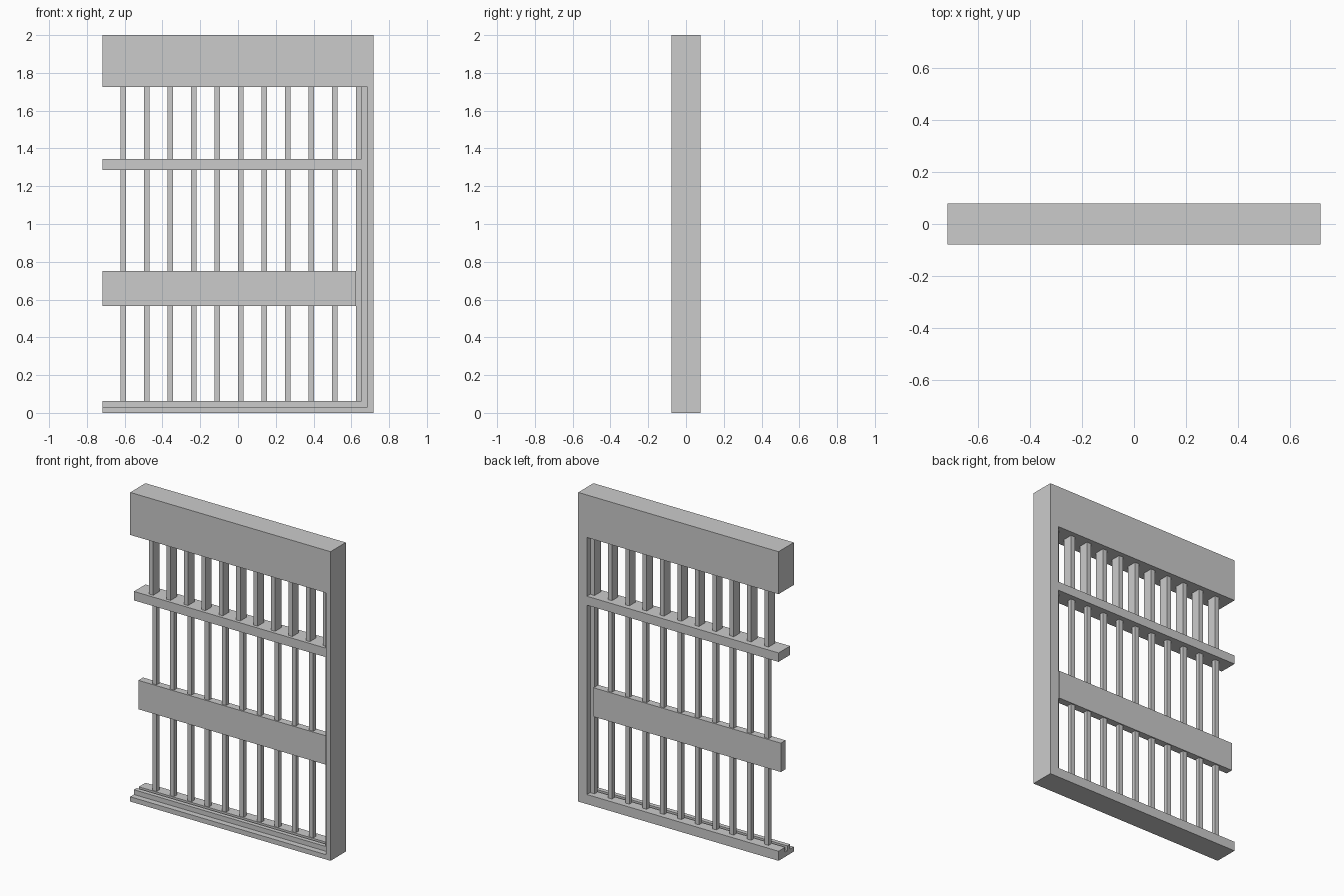
import bpy, bmesh

if "Cube" in bpy.data.objects:
    bpy.data.objects.remove(bpy.data.objects["Cube"])

HALF_W, HALF_D = 0.717, 0.078
LIP, INNER = 0.031, 0.062      # thickness of the outer frame and its raised step


def box(name, x, y, z):
    """Axis-aligned box from (min, max) ranges."""
    bm = bmesh.new()
    bmesh.ops.create_cube(bm, size=1)
    for v in bm.verts:
        for i, (lo, hi) in enumerate((x, y, z)):
            v.co[i] = lo if v.co[i] < 0 else hi
    me = bpy.data.meshes.new(name)
    bm.to_mesh(me)
    bm.free()
    ob = bpy.data.objects.new(name, me)
    bpy.context.collection.objects.link(ob)
    return ob


def l_frame(name, profile):
    """Sweep a (depth, thickness) profile along the sill and mitre it up the post."""
    bm = bmesh.new()
    stations = (
        lambda y, t: (-HALF_W, y, t),
        lambda y, t: (HALF_W - t, y, t),
        lambda y, t: (HALF_W - t, y, 1.725),
    )
    rings = [[bm.verts.new(f(y, t)) for y, t in profile] for f in stations]
    n = len(profile)
    for a, b in zip(rings, rings[1:]):
        for i in range(n):
            j = (i + 1) % n
            bm.faces.new((a[i], a[j], b[j], b[i]))
    bm.faces.new(rings[0])
    bm.faces.new(rings[-1])
    bmesh.ops.recalc_face_normals(bm, faces=bm.faces)
    me = bpy.data.meshes.new(name)
    bm.to_mesh(me)
    bm.free()
    ob = bpy.data.objects.new(name, me)
    bpy.context.collection.objects.link(ob)


# Grooved sill and side post
l_frame("sill_and_post", [
    (-HALF_D, 0), (HALF_D, 0), (HALF_D, INNER), (0.01, INNER), (0.01, LIP),
    (-0.012, LIP), (-0.012, INNER), (-0.04, INNER), (-0.04, LIP), (-HALF_D, LIP)])

# Deep header, cross rail and lock plate
box("header", (-HALF_W, HALF_W), (-HALF_D, HALF_D), (1.725, 2.0))
box("cross_rail", (-HALF_W, 0.656), (-0.04, HALF_D), (1.287, 1.345))
box("lock_plate", (-HALF_W, 0.626), (0.006, 0.054), (0.565, 0.752))

# Bars: slim below the cross rail, deeper above it
for i in range(11):
    c = -0.608 + i * 0.1246
    span = (c - 0.0145, c + 0.0145)
    box(f"lower_bar_{i + 1}", span, (0.015, 0.045), (0.03, 1.29))
    box(f"upper_bar_{i + 1}", span, (-0.019, 0.045), (1.34, 1.73))
